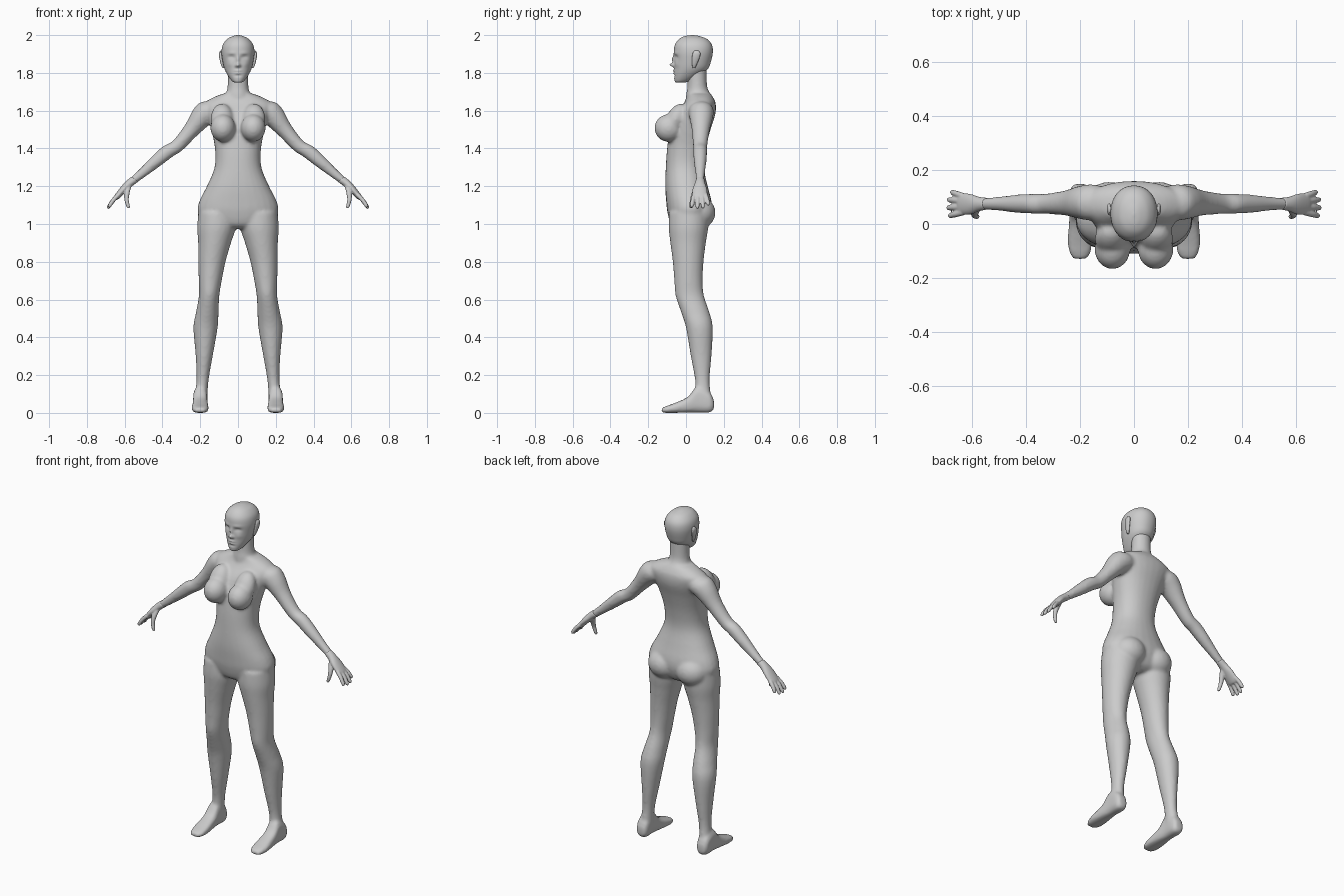
import bpy, bmesh, math
from mathutils import Vector, Matrix

X, Y, Z = Vector((1, 0, 0)), Vector((0, 1, 0)), Vector((0, 0, 1))

skin = bpy.data.materials.new("grey skin")
skin.diffuse_color = (0.6, 0.6, 0.6, 1)


def spline(rows, steps):
    """Smooth interpolation through rows of numbers."""
    out = []
    for i in range(len(rows) - 1):
        p = [rows[max(0, min(len(rows) - 1, i + k))] for k in (-1, 0, 1, 2)]
        for s in range(steps):
            t = s / steps
            out.append([0.5 * (2 * b + (c - a) * t + (2*a - 5*b + 4*c - d) * t*t
                               + (3*b - a - 3*c + d) * t**3) for a, b, c, d in zip(*p)])
    return out + [list(rows[-1])]


def loft(bm, rows, u, v, steps=4, seg=28, power=2.0):
    """Rows of (x, y, z, radius along u, radius along v) joined into a closed skin."""
    rings = []
    for x, y, z, a, b in spline(rows, steps):
        ring = []
        for k in range(seg):
            t = 2 * math.pi * k / seg
            c, s = math.cos(t), math.sin(t)
            c = math.copysign(abs(c) ** (2 / power), c)
            s = math.copysign(abs(s) ** (2 / power), s)
            ring.append(bm.verts.new(Vector((x, y, z)) + u * (a * c) + v * (b * s)))
        rings.append(ring)
    for r, q in zip(rings, rings[1:]):
        for k in range(seg):
            bm.faces.new((r[k], r[(k + 1) % seg], q[(k + 1) % seg], q[k]))
    bm.faces.new(rings[0])
    bm.faces.new(rings[-1])


def ball(bm, centre, size, tilt=0.0):
    m = Matrix.Translation(centre) @ Matrix.Rotation(tilt, 4, 'X') @ Matrix.Diagonal((*size, 1))
    bmesh.ops.create_uvsphere(bm, u_segments=28, v_segments=18, radius=1, matrix=m)


def upright(profile, x=0):
    """(z, half width, front y, back y) -> loft rows."""
    return [(x, (f + b) / 2, z, w, (b - f) / 2) for z, w, f, b in profile]


def finish(bm, name, voxel=0, smooth=0):
    bmesh.ops.recalc_face_normals(bm, faces=bm.faces)
    me = bpy.data.meshes.new(name)
    bm.to_mesh(me)
    bm.free()
    me.materials.append(skin)
    me.shade_smooth()
    ob = bpy.data.objects.new(name, me)
    bpy.context.collection.objects.link(ob)
    if voxel:
        m = ob.modifiers.new("fuse", 'REMESH')
        m.mode, m.voxel_size, m.use_smooth_shade = 'VOXEL', voxel, True
        m = ob.modifiers.new("soften", 'SMOOTH')
        m.factor, m.iterations = 0.5, smooth
    return ob


# Body: torso, neck, legs, feet and arms fused together
bm = bmesh.new()
loft(bm, upright([
    (0.975, 0.06, -0.05, 0.07), (1.0, 0.16, -0.08, 0.11), (1.06, 0.212, -0.098, 0.135),
    (1.12, 0.205, -0.105, 0.135), (1.20, 0.165, -0.11, 0.115), (1.30, 0.124, -0.107, 0.095),
    (1.40, 0.122, -0.10, 0.105), (1.50, 0.142, -0.085, 0.13), (1.58, 0.165, -0.055, 0.155),
    (1.635, 0.18, -0.015, 0.158), (1.668, 0.135, 0.005, 0.145), (1.69, 0.08, 0.008, 0.13)]),
    X, Y, power=2.2)
loft(bm, upright([(1.60, 0.075, 0.0, 0.14), (1.68, 0.066, 0.0, 0.13), (1.73, 0.055, 0.008, 0.112),
                  (1.84, 0.055, 0.01, 0.11)]), X, Y)
for s in (1, -1):
    # Bust and its slope up to the collar
    ball(bm, (s * 0.08, -0.092, 1.508), (0.066, 0.075, 0.073))
    ball(bm, (s * 0.085, -0.055, 1.555), (0.06, 0.05, 0.09), -0.5)
    # Buttock
    ball(bm, (s * 0.092, 0.068, 1.06), (0.095, 0.088, 0.085))
    # Leg
    loft(bm, [(s * x, (f + b) / 2, z, w, (b - f) / 2) for z, x, w, f, b in (
        (0.07, 0.198, 0.036, 0.045, 0.135), (0.17, 0.188, 0.032, 0.048, 0.125),
        (0.30, 0.179, 0.045, 0.025, 0.135), (0.45, 0.172, 0.064, 0.0, 0.142),
        (0.53, 0.163, 0.060, -0.025, 0.125), (0.62, 0.153, 0.054, -0.055, 0.095),
        (0.70, 0.147, 0.061, -0.062, 0.088), (0.80, 0.138, 0.072, -0.07, 0.093),
        (0.90, 0.124, 0.087, -0.083, 0.105), (0.98, 0.114, 0.102, -0.092, 0.118),
        (1.06, 0.11, 0.10, -0.09, 0.12))], X, Y)
    # Foot
    loft(bm, [(s * 0.2, y, (lo + hi) / 2, w, (hi - lo) / 2) for y, w, lo, hi in (
        (0.148, 0.022, 0.02, 0.065), (0.125, 0.036, 0.002, 0.11), (0.06, 0.037, 0.002, 0.14),
        (0.01, 0.04, 0.002, 0.085), (-0.06, 0.045, 0.0, 0.052), (-0.105, 0.04, 0.0, 0.036),
        (-0.13, 0.024, 0.002, 0.025))], X, Z, power=2.8)
    # Arm, from shoulder to wrist
    loft(bm, [(s * x, y, z, a, b) for x, y, z, a, b in (
        (0.09, 0.08, 1.62, 0.05, 0.04), (0.15, 0.08, 1.60, 0.066, 0.064),
        (0.195, 0.08, 1.565, 0.062, 0.059), (0.25, 0.078, 1.495, 0.047, 0.043),
        (0.32, 0.075, 1.415, 0.038, 0.036), (0.37, 0.075, 1.385, 0.037, 0.038),
        (0.43, 0.075, 1.335, 0.034, 0.034), (0.50, 0.075, 1.275, 0.026, 0.026),
        (0.565, 0.075, 1.222, 0.021, 0.02))], Y, Vector((s * 0.7, 0, 0.714)))
finish(bm, "body", 0.009, 6)

# Hands: palm, four fingers and thumb
for s, side in ((1, "left"), (-1, "right")):
    bm = bmesh.new()
    up = Vector((s * 0.76, 0, 0.65))
    loft(bm, [(s * x, y, z, a, b) for x, y, z, a, b in (
        (0.545, 0.075, 1.238, 0.022, 0.022), (0.575, 0.074, 1.215, 0.027, 0.021),
        (0.605, 0.073, 1.185, 0.038, 0.019), (0.64, 0.074, 1.145, 0.04, 0.015),
        (0.648, 0.074, 1.135, 0.034, 0.01))], Y, up)
    for y0, y1, reach in ((0.043, 0.03, 0.9), (0.064, 0.06, 1.0), (0.085, 0.09, 0.97), (0.104, 0.118, 0.76)):
        loft(bm, [(s * (0.632 + 0.058 * t * reach), y0 + (y1 - y0) * t,
                   1.155 - (0.045 * t + 0.028 * t * t) * reach, r, r)
                  for t, r in ((0, 0.0115), (0.5, 0.0115), (0.9, 0.01), (1, 0.006))], Y, up, seg=12)
    loft(bm, [(s * x, y, z, r, r) for x, y, z, r in (
        (0.58, 0.062, 1.20, 0.016), (0.588, 0.045, 1.165, 0.015), (0.59, 0.033, 1.13, 0.012),
        (0.582, 0.028, 1.095, 0.010), (0.578, 0.027, 1.083, 0.006))], Y, X, seg=12)
    finish(bm, side + "_hand", 0.004, 4)

# Head: one loft, with the face pushed in and out of its front
bm = bmesh.new()
loft(bm, upright([
    (1.748, 0.016, -0.052, -0.01), (1.757, 0.032, -0.06, 0.02), (1.785, 0.053, -0.063, 0.07),
    (1.82, 0.071, -0.062, 0.115), (1.86, 0.081, -0.062, 0.132), (1.91, 0.087, -0.064, 0.142),
    (1.95, 0.08, -0.058, 0.136), (1.98, 0.056, -0.035, 0.11), (1.995, 0.026, -0.005, 0.07),
    (2.0, 0.004, 0.03, 0.04)]), X, Y, steps=7, seg=80, power=2.15)
# (x, z, x spread, z spread, push forward): sockets, brows, nose, lips, chin, cheeks
FACE = [(0.034, 1.882, 0.017, 0.011, -0.013), (0.034, 1.878, 0.012, 0.006, 0.006),
        (0.035, 1.905, 0.022, 0.008, 0.003), (0, 1.87, 0.007, 0.02, 0.012),
        (0, 1.842, 0.010, 0.010, 0.024), (0.011, 1.837, 0.006, 0.006, 0.006),
        (0, 1.811, 0.017, 0.005, 0.007), (0, 1.799, 0.015, 0.005, 0.006),
        (0, 1.805, 0.018, 0.0025, -0.004), (0, 1.785, 0.02, 0.006, -0.004),
        (0.042, 1.845, 0.016, 0.014, 0.003)]
for v in bm.verts:
    if v.co.y < 0.02:
        v.co.y -= sum(p * math.exp(-((abs(v.co.x) - x) / a) ** 2 - ((v.co.z - z) / b) ** 2)
                      for x, z, a, b, p in FACE)
finish(bm, "head")

# Ears
for s, side in ((1, "left"), (-1, "right")):
    bm = bmesh.new()
    loft(bm, [(s * x, y, z, a, b) for x, y, z, a, b in (
        (0.077, 0.042, 1.825, 0.005, 0.006), (0.083, 0.045, 1.845, 0.008, 0.013),
        (0.090, 0.052, 1.88, 0.009, 0.02), (0.092, 0.056, 1.905, 0.008, 0.02),
        (0.089, 0.055, 1.918, 0.004, 0.01))], X, Y, seg=16)
    finish(bm, side + "_ear")
